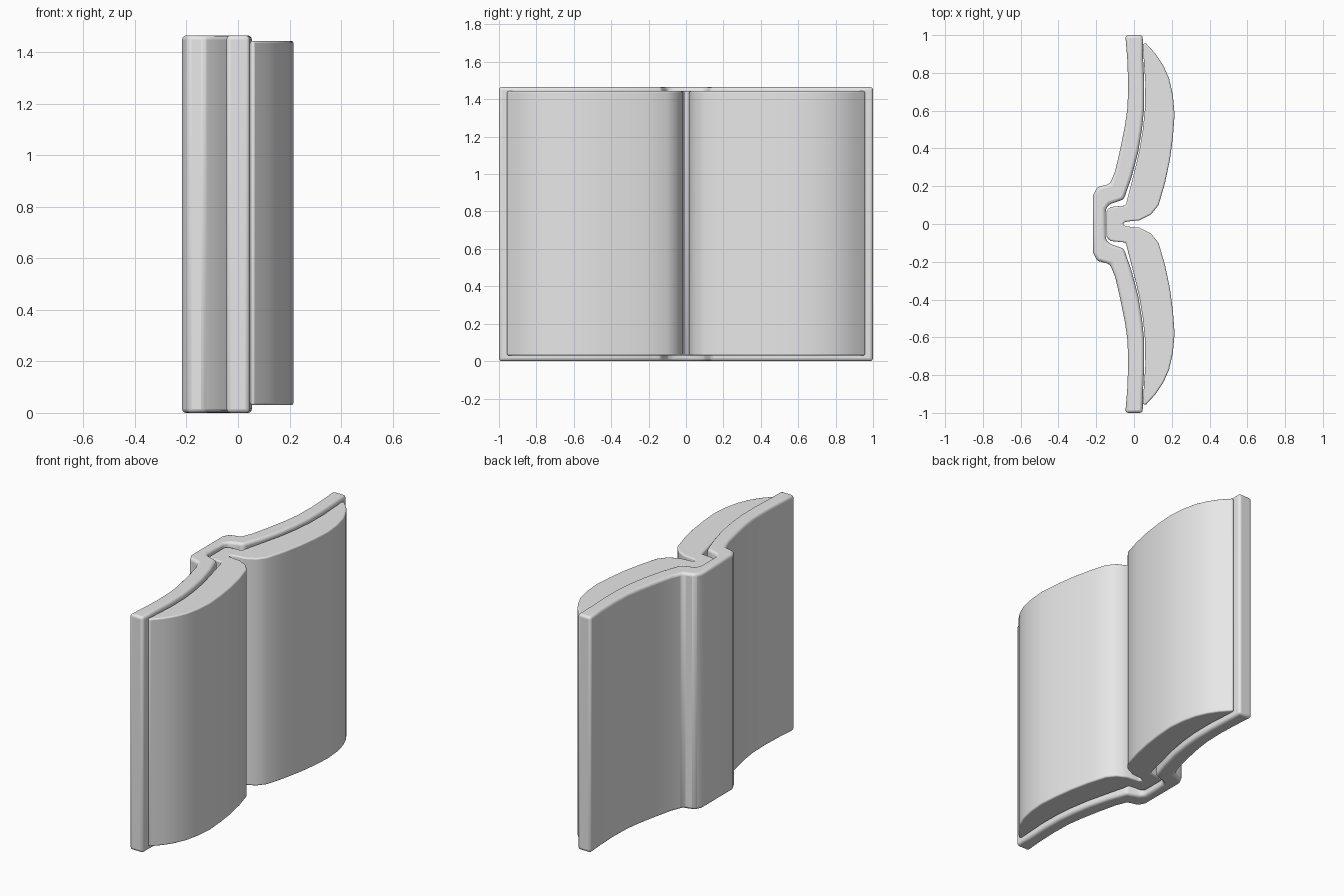
import bpy, bmesh, math

if "Cube" in bpy.data.objects:
    bpy.data.objects.remove(bpy.data.objects["Cube"])

paper_grey = bpy.data.materials.new("light_grey")
paper_grey.diffuse_color = (0.8, 0.8, 0.8, 1)
paper_grey.use_nodes = True
paper_grey.node_tree.nodes["Principled BSDF"].inputs["Base Color"].default_value = paper_grey.diffuse_color


def extruded_part(name, half, z0, z1, bevel):
    """Mirror a half outline across y = 0, extrude it upward and round its edges."""
    mirrored = [(x, -y) for x, y in reversed(half) if y > 0]
    bm = bmesh.new()
    base = bm.faces.new([bm.verts.new((x, y, z0)) for x, y in half + mirrored])
    ext = bmesh.ops.extrude_face_region(bm, geom=[base])
    for v in ext["geom"]:
        if isinstance(v, bmesh.types.BMVert):
            v.co.z = z1
    bmesh.ops.recalc_face_normals(bm, faces=bm.faces)
    mesh = bpy.data.meshes.new(name)
    bm.to_mesh(mesh)
    bm.free()
    mesh.materials.append(paper_grey)
    obj = bpy.data.objects.new(name, mesh)
    bpy.context.collection.objects.link(obj)
    mod = obj.modifiers.new("rounded_edges", "BEVEL")
    mod.width = bevel
    mod.segments = 3
    mod.limit_method = "ANGLE"
    mod.angle_limit = math.radians(32)
    bpy.context.view_layer.objects.active = obj
    obj.select_set(True)
    bpy.ops.object.shade_smooth_by_angle(angle=math.radians(40))
    obj.select_set(False)
    return obj


# Cover: boxed spine with two curved boards
cover_half = [
    (-0.217, 0.0), (-0.217, 0.15), (-0.195, 0.195), (-0.128, 0.212),
    (-0.10, 0.28), (-0.072, 0.4), (-0.048, 0.52), (-0.034, 0.62),
    (-0.031, 0.75), (-0.036, 0.88), (-0.046, 1.0),
    (0.046, 1.0), (0.048, 0.88), (0.054, 0.75), (0.053, 0.61),
    (0.042, 0.5), (0.022, 0.38), (-0.012, 0.25), (-0.054, 0.13),
    (-0.13, 0.105), (-0.15, 0.08), (-0.15, 0.0)]
extruded_part("cover", cover_half, 0.0, 1.465, 0.018)

# Pages: two swelling leaf blocks joined at the spine
pages_half = [
    (-0.06, 0.0), (-0.045, 0.012), (0.03, 0.02), (0.09, 0.05), (0.13, 0.1),
    (0.165, 0.22), (0.19, 0.34), (0.206, 0.46), (0.215, 0.58),
    (0.206, 0.68), (0.186, 0.77), (0.155, 0.84), (0.115, 0.9), (0.06, 0.96),
    (0.047, 0.95), (0.053, 0.85), (0.06, 0.75), (0.058, 0.61),
    (0.047, 0.5), (0.027, 0.38), (-0.005, 0.25), (-0.044, 0.098),
    (-0.125, 0.09), (-0.145, 0.07), (-0.145, 0.0)]
extruded_part("pages", pages_half, 0.03, 1.443, 0.014)
